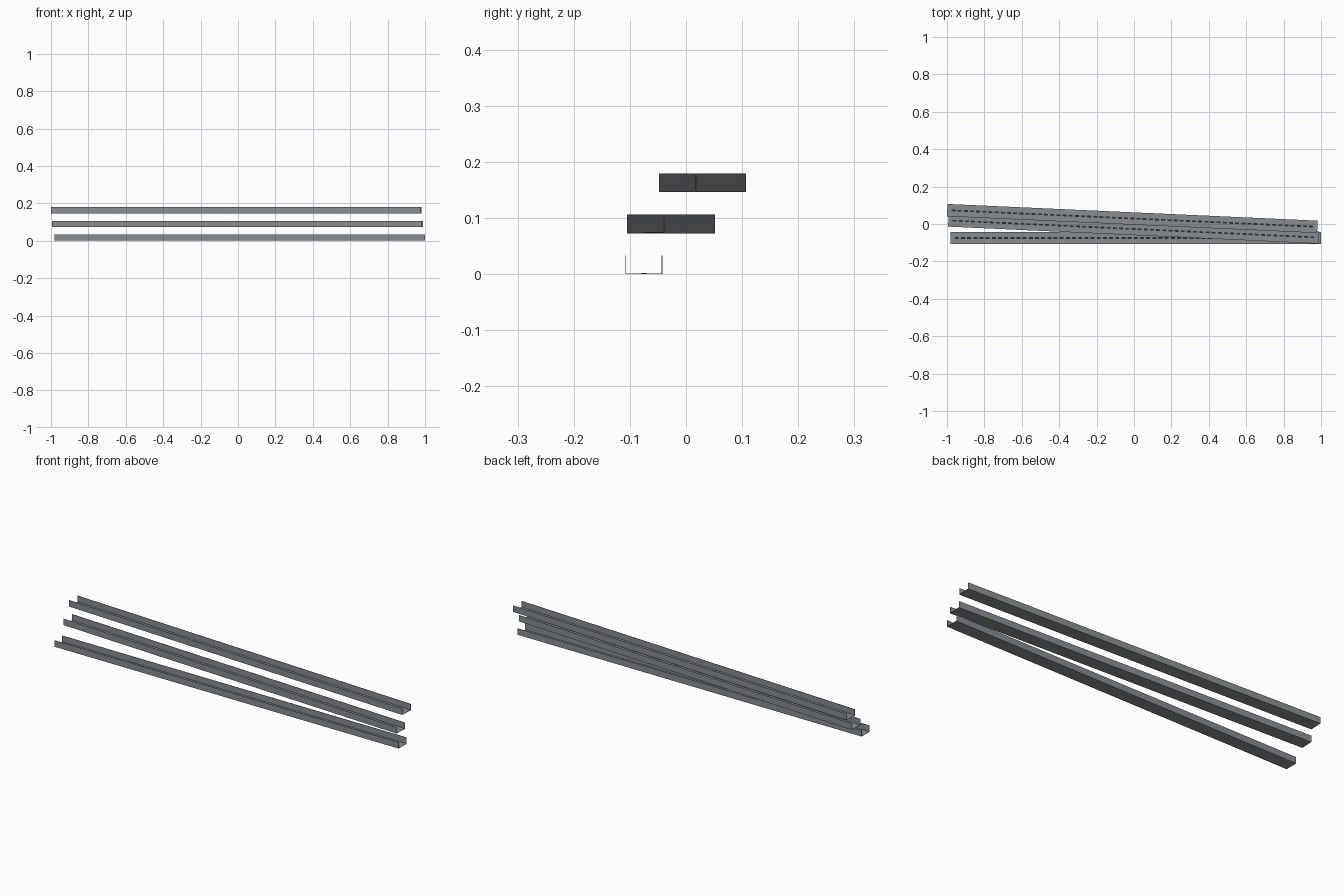
import bpy
import bmesh
import math
from mathutils import Matrix, Vector

LENGTH, WIDTH, HEIGHT, WALL = 1.981, 0.066, 0.033, 0.0015
SLOT_PITCH, SLOT_LENGTH, SLOT_WIDTH, SLOT_COUNT = 0.033, 0.021, 0.009, 59

cube = bpy.data.objects.get("Cube")
if cube:
    bpy.data.objects.remove(cube, do_unlink=True)


def make_material(name, color):
    mat = bpy.data.materials.new(name)
    mat.use_nodes = True
    mat.diffuse_color = color
    mat.node_tree.nodes["Principled BSDF"].inputs["Base Color"].default_value = color
    return mat


steel = make_material("galvanised_steel", (0.25, 0.27, 0.28, 1))
dark = make_material("dark_slot", (0.025, 0.03, 0.035, 1))


def add_object(name, bm, mat, location, angle):
    bmesh.ops.recalc_face_normals(bm, faces=bm.faces)
    mesh = bpy.data.meshes.new(name)
    bm.to_mesh(mesh)
    bm.free()
    mesh.materials.append(mat)
    obj = bpy.data.objects.new(name, mesh)
    obj.location = location
    obj.rotation_euler.z = angle
    bpy.context.collection.objects.link(obj)


def make_channel(name, location, angle):
    # U-shaped profile extruded along the channel
    w, t, h = WIDTH / 2, WALL, HEIGHT
    profile = [(-w, 0), (w, 0), (w, h), (w - t, h),
               (w - t, t), (t - w, t), (t - w, h), (-w, h)]
    bm = bmesh.new()
    face = bm.faces.new([bm.verts.new((-LENGTH / 2, y, z)) for y, z in profile])
    end = bmesh.ops.extrude_face_region(bm, geom=[face])
    verts = [v for v in end["geom"] if isinstance(v, bmesh.types.BMVert)]
    bmesh.ops.translate(bm, verts=verts, vec=(LENGTH, 0, 0))
    add_object(name, bm, steel, location, angle)

    # Row of slot marks along the middle of the web
    bm = bmesh.new()
    for i in range(SLOT_COUNT):
        x = (i - (SLOT_COUNT - 1) / 2) * SLOT_PITCH
        matrix = Matrix.Translation((x, 0, WALL)) @ Matrix.Diagonal(
            Vector((SLOT_LENGTH, SLOT_WIDTH, 0.001, 1)))
        bmesh.ops.create_cube(bm, size=1, matrix=matrix)
    add_object(name + "_slots", bm, dark, location, angle)


make_channel("bottom_channel", (0.0095, -0.075, 0), 0)
make_channel("middle_channel", (-0.003, -0.0265, 0.073), math.radians(-2.63))
make_channel("top_channel", (-0.009, 0.0295, 0.1465), math.radians(-2.58))
